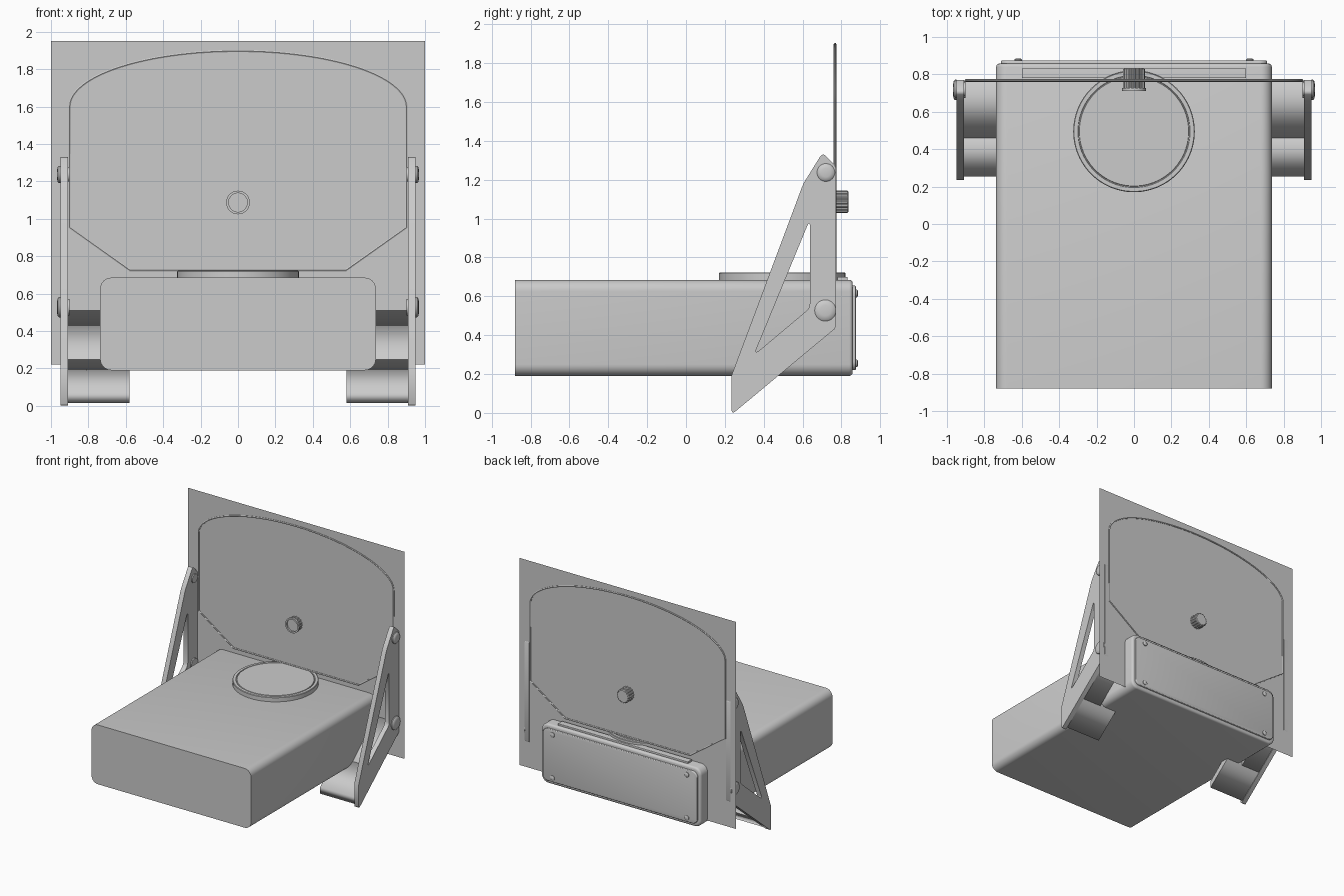
import bpy, bmesh, math
from mathutils import Matrix, Vector

cube = bpy.data.objects.get("Cube")
if cube:
    bpy.data.objects.remove(cube, do_unlink=True)

grey = bpy.data.materials.new("plain_grey")
grey.use_nodes = True
GREY = (0.6, 0.6, 0.6, 1)
grey.diffuse_color = GREY
grey.node_tree.nodes["Principled BSDF"].inputs["Base Color"].default_value = GREY

SHEET_Y = 0.767


def finish(name, data, smooth=True):
    """Link data as an object, turn curves into meshes and shade it."""
    obj = bpy.data.objects.new(name, data)
    bpy.context.collection.objects.link(obj)
    data.materials.append(grey)
    bpy.ops.object.select_all(action='DESELECT')
    obj.select_set(True)
    bpy.context.view_layer.objects.active = obj
    if obj.type == 'CURVE':
        bpy.ops.object.convert(target='MESH')
        obj = bpy.context.view_layer.objects.active
    if smooth:
        bpy.ops.object.shade_smooth_by_angle(angle=math.radians(35))
    return obj


def from_bmesh(name, bm, smooth=True):
    bmesh.ops.recalc_face_normals(bm, faces=bm.faces)
    mesh = bpy.data.meshes.new(name)
    bm.to_mesh(mesh)
    bm.free()
    return finish(name, mesh, smooth)


def case(name, lo, hi, radius, back_radius):
    """Box rounded along y, with a softened back rim."""
    lo, hi = Vector(lo), Vector(hi)
    bm = bmesh.new()
    bmesh.ops.create_cube(bm, size=1, matrix=Matrix.Translation((lo + hi) / 2)
                          @ Matrix.Diagonal((*(hi - lo), 1)))
    along = [e for e in bm.edges if abs(e.verts[0].co.y - e.verts[1].co.y) > 1e-4]
    bmesh.ops.bevel(bm, geom=along, offset=radius, segments=8, profile=0.5, affect='EDGES')
    rim = [e for e in bm.edges if all(v.co.y > hi.y - 1e-4 for v in e.verts)]
    bmesh.ops.bevel(bm, geom=rim, offset=back_radius, segments=3, profile=0.5, affect='EDGES')
    return from_bmesh(name, bm)


def turned(name, profile, axis, centre, sides=48, rib=0.0):
    """Lathe (radius, height) pairs around an axis; rib pulls in alternate sides."""
    bm = bmesh.new()
    rings = []
    for r, h in profile:
        ring = []
        for i in range(sides):
            a = 2 * math.pi * i / sides
            rr = r - (rib if i % 4 > 1 else 0)
            ring.append(bm.verts.new((rr * math.cos(a), rr * math.sin(a), h)))
        rings.append(ring)
    for a, b in zip(rings, rings[1:]):
        for i in range(sides):
            j = (i + 1) % sides
            bm.faces.new((a[i], a[j], b[j], b[i]))
    bm.faces.new(rings[0])
    bm.faces.new(rings[-1])
    turn = Vector((0, 0, 1)).rotation_difference(Vector(axis)).to_matrix().to_4x4()
    bm.transform(Matrix.Translation(centre) @ turn)
    return from_bmesh(name, bm)


def side_plate(name, loops, x0, x1):
    """Extrude (y, z) outlines, inner ones being holes, between two x values."""
    curve = bpy.data.curves.new(name, 'CURVE')
    curve.dimensions = '2D'
    curve.fill_mode = 'BOTH'
    curve.extrude = abs(x1 - x0) / 2
    for loop in loops:
        spline = curve.splines.new('POLY')
        spline.points.add(len(loop) - 1)
        for p, (y, z) in zip(spline.points, loop):
            p.co = (y, z, 0, 1)
        spline.use_cyclic_u = True
    obj = finish(name, curve, False)
    obj.data.transform(Matrix.Translation(((x0 + x1) / 2, 0, 0))
                       @ Matrix(((0, 0, 1, 0), (1, 0, 0, 0), (0, 1, 0, 0), (0, 0, 0, 1))))
    return obj


# Main case with back cover and its screws
case("main_case", (-0.737, -0.88, 0.19), (0.737, 0.858, 0.685), 0.06, 0.018)
case("back_cover", (-0.712, 0.84, 0.22), (0.712, 0.874, 0.655), 0.045, 0.006)
for sx in (-1, 1):
    for z in (0.255, 0.615):
        turned("cover_screw", [(0.02, 0), (0.02, 0.01), (0.014, 0.014)],
               (0, 1, 0), (sx * 0.62, 0.87, z), 20)

# Round lid and rear strip on top of the case
turned("round_lid", [(0.325, 0), (0.325, 0.036), (0.321, 0.04), (0.3, 0.04),
                     (0.298, 0.034), (0.294, 0.034), (0.292, 0.04)],
       (0, 0, 1), (0, 0.495, 0.683), 96)
case("top_strip", (-0.6, 0.78, 0.67), (0.6, 0.832, 0.7), 0.004, 0.004)

# Flat upright sheet
bm = bmesh.new()
bm.faces.new([bm.verts.new((x, SHEET_Y, z))
              for x, z in ((-1, 0.222), (1, 0.222), (1, 1.95), (-1, 1.95))])
from_bmesh("upright_sheet", bm, False)

# Raised lip: arched top, straight sides, cut lower corners
outline = [(0.9 * math.cos(a), 1.6 + 0.297 * math.sin(a))
           for a in (math.pi * i / 64 for i in range(65))]
outline += [(-0.9, 0.953), (-0.577, 0.725), (0.577, 0.725), (0.9, 0.953)]
lip = bpy.data.curves.new("sheet_lip", 'CURVE')
lip.dimensions = '3D'
lip.bevel_depth = 0.007
lip.bevel_resolution = 1
spline = lip.splines.new('POLY')
spline.points.add(len(outline) - 1)
for p, (x, z) in zip(spline.points, outline):
    p.co = (x, SHEET_Y, z, 1)
spline.use_cyclic_u = True
finish("sheet_lip", lip)

# Ribbed knob through the sheet, with a hollow front collar
turned("knob", [(0.058, 0.0), (0.058, 0.105), (0.052, 0.11)],
       (0, 1, 0), (0, 0.725, 1.087), 64, 0.005)
turned("knob_collar", [(0.05, 0.012), (0.05, 0), (0.063, 0), (0.063, 0.015), (0.05, 0.016)],
       (0, 1, 0), (0, 0.712, 1.087), 48)

# Side brackets with a triangular window
frame = [(0.24, 0.002), (0.25, 0.004), (0.765, 0.432), (0.771, 0.445), (0.771, 1.262),
         (0.765, 1.275), (0.717, 1.325), (0.705, 1.33), (0.692, 1.322), (0.607, 1.185),
         (0.598, 1.165), (0.235, 0.195), (0.235, 0.01)]
window = [(0.637, 0.97), (0.637, 0.56), (0.632, 0.54), (0.62, 0.525), (0.37, 0.315),
          (0.361, 0.314), (0.361, 0.325), (0.625, 0.965), (0.632, 0.975)]


def foot(y0, y1):
    """Slice of the sloping foot plate between two depths."""
    low, high = (lambda y: 0.01 + (y - 0.25) * 0.832), (lambda y: 0.07 + (y - 0.255) * 0.863)
    return [(y0, low(y0)), (y1, low(y1)), (y1, high(y1)), (y0, high(y0))]


for side, s in (("left", 1), ("right", -1)):
    side_plate(side + "_bracket", [frame, window], s * 0.91, s * 0.95)
    side_plate(side + "_foot_front", [foot(0.255, 0.46)], s * 0.58, s * 0.915)
    side_plate(side + "_foot_back", [foot(0.46, 0.764)], s * 0.735, s * 0.915)
    for y, z, r in ((0.72, 1.237, 0.046), (0.717, 0.527, 0.055)):
        turned(side + "_bolt", [(r * 0.8, -0.048), (r * 0.8, 0), (r, 0), (r, 0.008),
                                (r * 0.85, 0.015), (r * 0.5, 0.019)],
               (s, 0, 0), (s * 0.949, y, z), 32)
